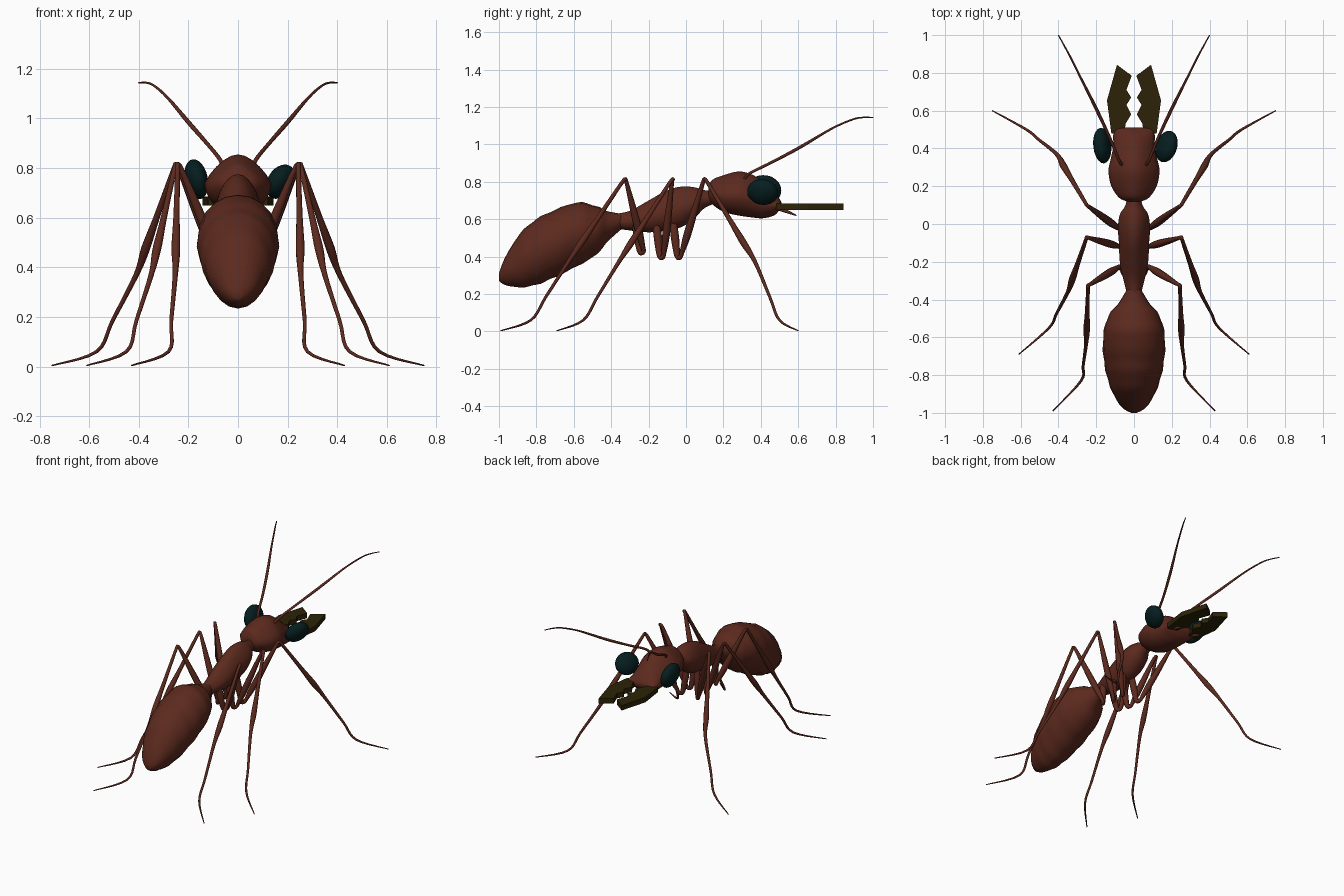
import bpy
import bmesh
from math import sin, cos, pi
from mathutils import Vector, Euler

cube = bpy.data.objects.get("Cube")
if cube:
    bpy.data.objects.remove(cube, do_unlink=True)


def make_material(name, red, green, blue):
    material = bpy.data.materials.new(name)
    material.use_nodes = True
    colour = (red, green, blue, 1)
    material.diffuse_color = colour
    shader = next(n for n in material.node_tree.nodes if n.type == "BSDF_PRINCIPLED")
    shader.inputs["Base Color"].default_value = colour
    return material


shell_brown = make_material("shell brown", 0.108, 0.023, 0.013)
eye_teal = make_material("eye teal", 0.002, 0.013, 0.014)
jaw_olive = make_material("jaw olive", 0.025, 0.016, 0.002)


def finish(bm, name, material, smooth=True):
    """Turn a bmesh into a named, coloured object."""
    bmesh.ops.recalc_face_normals(bm, faces=bm.faces)
    for face in bm.faces:
        face.smooth = smooth
    mesh = bpy.data.meshes.new(name)
    bm.to_mesh(mesh)
    bm.free()
    mesh.materials.append(material)
    obj = bpy.data.objects.new(name, mesh)
    bpy.context.collection.objects.link(obj)


def spline(rows, steps):
    """Catmull-Rom interpolation through rows of any width."""
    rows = [Vector(row) for row in rows]
    padded = [rows[0]] + rows + [rows[-1]]
    result = []
    for a, b, c, d in zip(padded, padded[1:], padded[2:], padded[3:]):
        for i in range(steps):
            t = i / steps
            result.append(b + (c - a) * (t / 2)
                          + (a * 2 - b * 5 + c * 4 - d) * (t * t / 2)
                          + (b * 3 - a - c * 3 + d) * (t ** 3 / 2))
    return result + [rows[-1]]


def loft(name, rings):
    """Skin a list of closed rings and cap both ends."""
    bm = bmesh.new()
    loops = [[bm.verts.new(p) for p in ring] for ring in rings]
    count = len(loops[0])
    for one, two in zip(loops, loops[1:]):
        for i in range(count):
            j = (i + 1) % count
            bm.faces.new((one[i], one[j], two[j], two[i]))
    bm.faces.new(loops[0])
    bm.faces.new(loops[-1])
    finish(bm, name, shell_brown)


def body(name, rows, top_taper=0.0, bottom_taper=0.0, ridge=0.0, sides=20):
    """Body section from rows of y, lowest z, highest z, half width."""
    rings = []
    for k, (y, low, high, width) in enumerate(spline(rows, 4)):
        swell = 1 + ridge * sin(k * pi / 2)
        ring = []
        for i in range(sides):
            angle = 2 * pi * i / sides
            up = sin(angle)
            narrow = 1 - top_taper * max(up, 0) - bottom_taper * max(-up, 0)
            ring.append((width * swell * cos(angle) * narrow, y,
                         (low + high) / 2 + up * (high - low) / 2 * swell))
        rings.append(ring)
    loft(name, rings)


def limb(name, rows, side, sides=10):
    """Tapered tube through rows of x, y, z, radius."""
    path = spline(rows, 5)
    points = [Vector((p[0] * side, p[1], p[2])) for p in path]
    rings = []
    normal = Vector((0, 1, 0))
    for i, point in enumerate(points):
        tangent = (points[min(i + 1, len(points) - 1)] - points[max(i - 1, 0)]).normalized()
        normal = (normal - tangent * normal.dot(tangent)).normalized()
        across = tangent.cross(normal)
        rings.append([point + (normal * cos(2 * pi * k / sides)
                               + across * sin(2 * pi * k / sides)) * path[i][3]
                      for k in range(sides)])
    loft(name, rings)


# Three body sections
body("abdomen", [
    (-1, .27, .31, .015), (-.97, .25, .39, .065), (-.89, .235, .52, .115),
    (-.8, .25, .6, .145), (-.7, .29, .65, .162), (-.58, .35, .69, .162),
    (-.48, .41, .67, .132), (-.41, .49, .64, .075), (-.34, .55, .63, .035),
], bottom_taper=0.1, ridge=0.015)
body("thorax", [
    (-.37, .55, .63, .036), (-.3, .54, .645, .055), (-.2, .53, .7, .075),
    (-.1, .54, .755, .08), (-.02, .56, .775, .085), (.05, .61, .77, .075),
    (.1, .66, .755, .045), (.17, .69, .75, .03),
], top_taper=0.25)
body("head", [
    (.12, .71, .77, .04), (.14, .68, .81, .08), (.2, .64, .835, .12),
    (.28, .62, .855, .135), (.35, .61, .84, .122), (.41, .605, .8, .11),
    (.47, .62, .745, .11), (.5, .65, .71, .1), (.51, .67, .69, .06),
], top_taper=0.35)


# Each leg: hip y, hook point, knee, shin end, ankle and toe as x, y, z
legs = {
    "front": (-.07, (.068, -.035, .395), (.25, .1, .822), (.41, .37, .37), (.57, .5, .06), (.75, .6, .004)),
    "middle": (-.16, (.068, -.128, .395), (.25, -.07, .822), (.35, -.36, .37), (.45, -.55, .06), (.61, -.69, .004)),
    "rear": (-.27, (.068, -.235, .42), (.243, -.325, .822), (.253, -.63, .37), (.28, -.83, .06), (.43, -.99, .004)),
}


def level_step(start, end, length):
    """Horizontal step of a given length from one point towards another."""
    step = end - start
    step.z = 0
    return step.normalized() * length


def leg(name, side, hip_y, hook, knee, shin, ankle, toe):
    hook, knee, shin, ankle, toe = map(Vector, (hook, knee, shin, ankle, toe))
    drop = Vector((0, 0, 0.03))
    thigh_end = knee - level_step(hook, knee, 0.018) - drop
    shin_start = knee + level_step(knee, shin, 0.02) - drop

    def row(point, radius):
        return (*point, radius)

    # Hip segment and rounded hook hanging below the thorax
    hip = Vector((0.035, hip_y, 0.59))
    hook_in = hook + Vector((-0.01, -0.012, 0.012))
    hook_out = hook + Vector((0.01, 0.009, 0.012))
    limb(name + " hip", [row(hip, .02), row(hip.lerp(hook_in, 0.5), .022),
                         row(hook_in, .016), row(hook, .013),
                         row(hook_out, .012), row(hook_out.lerp(thigh_end, 0.06), .012)], side)
    # Thigh, rounded knee, swollen shin and thin foot in one tube
    limb(name, [row(hook_out, .011), row(hook_out.lerp(thigh_end, 0.25), .02),
                row(hook_out.lerp(thigh_end, 0.55), .019), row(thigh_end, .011),
                row(knee - Vector((0, 0, 0.009)), .01), row(shin_start, .01),
                row(shin_start.lerp(shin, 0.45), .013), row(shin_start.lerp(shin, 0.75), .018),
                row(shin, .011), row(shin.lerp(ankle, 0.6), .008),
                row(ankle, .007), row(toe, .003)], side)


def eye(name, centre, radii, turn):
    bm = bmesh.new()
    bmesh.ops.create_uvsphere(bm, u_segments=20, v_segments=12, radius=1)
    bmesh.ops.scale(bm, verts=bm.verts, vec=radii)
    bmesh.ops.rotate(bm, verts=bm.verts, matrix=Euler(turn).to_matrix())
    bmesh.ops.translate(bm, verts=bm.verts, vec=centre)
    finish(bm, name, eye_teal)


# Toothed jaw outline, extruded into a flat plate
jaw_outline = [(.05, .48), (.12, .48), (.143, .655), (.09, .843), (.012, .785),
               (.04, .71), (.015, .67), (.04, .63), (.015, .58), (.045, .53)]


def jaw(name, side):
    bm = bmesh.new()
    face = bm.faces.new([bm.verts.new((x * side, y, 0.65)) for x, y in jaw_outline])
    top = bmesh.ops.extrude_face_region(bm, geom=[face])["geom"]
    bmesh.ops.translate(bm, verts=[v for v in top if isinstance(v, bmesh.types.BMVert)],
                        vec=(0, 0, 0.035))
    finish(bm, name, jaw_olive, smooth=False)


# Paired parts
for label, side in (("left", 1), ("right", -1)):
    for place, points in legs.items():
        leg(f"{label} {place} leg", side, *points)
    limb(label + " antenna", [
        (.06, .31, .81, .008), (.08, .34, .845, .008), (.13, .46, .905, .008),
        (.2, .61, .985, .009), (.285, .78, 1.085, .006), (.34, .89, 1.133, .005),
        (.37, .945, 1.144, .004), (.4, 1, 1.144, .003)], side, sides=8)
    limb(label + " feeler", [(.07, .46, .67, .012), (.075, .53, .645, .01),
                             (.08, .59, .62, .003)], side, sides=8)
    jaw(label + " jaw", side)

# Flattened eyes, slightly different from each other
eye("left eye", (.172, .41, .745), (.05, .086, .074), (0, 0.5, -0.3))
eye("right eye", (-.168, .415, .755), (.046, .095, .082), (0, -0.2, 0.1))
